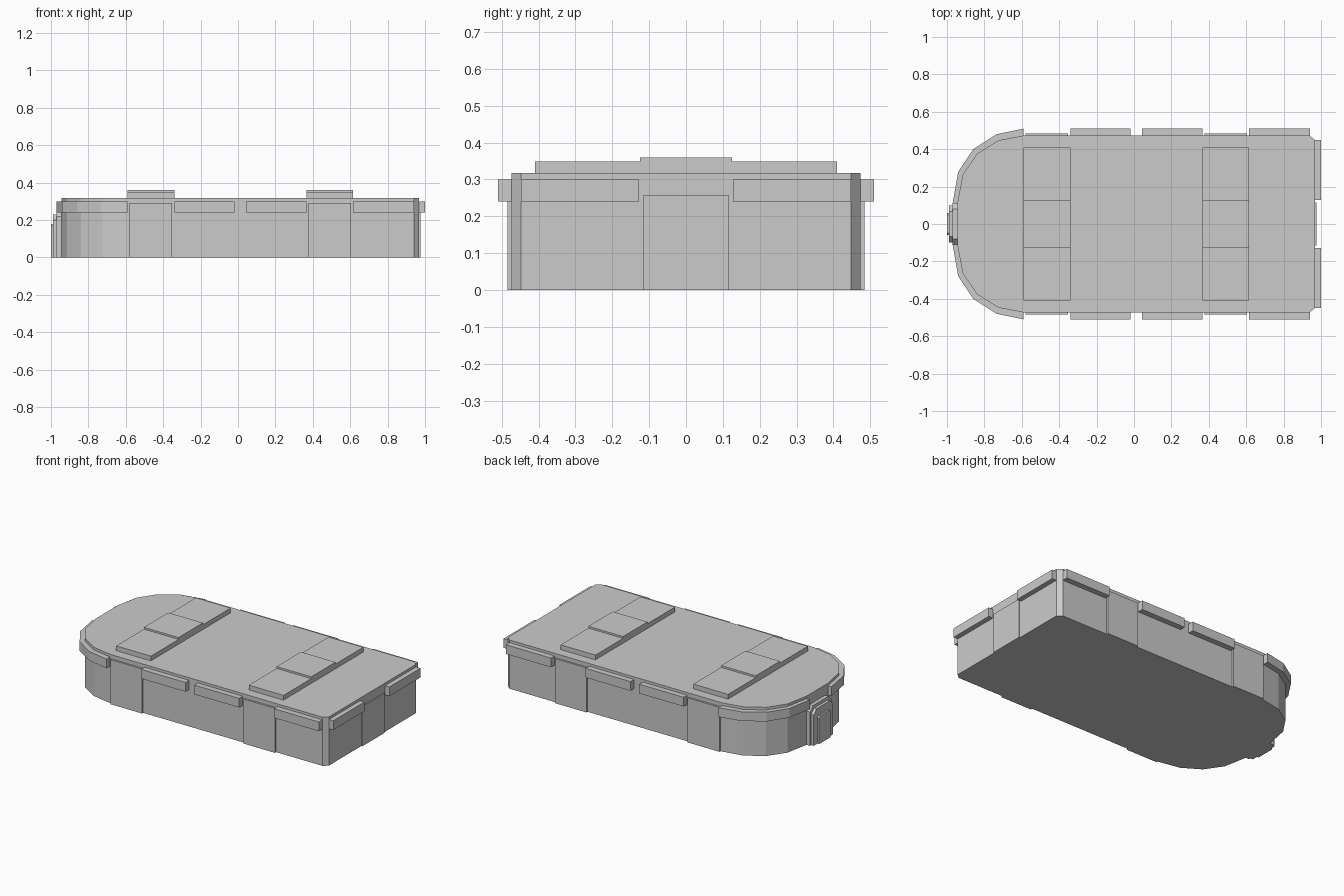
import bpy
import bmesh

cube = bpy.data.objects.get("Cube")
if cube:
    bpy.data.objects.remove(cube, do_unlink=True)

stone = bpy.data.materials.new("plain grey")
stone.use_nodes = True
grey = (0.6, 0.6, 0.6, 1)
stone.diffuse_color = grey
stone.node_tree.nodes["Principled BSDF"].inputs["Base Color"].default_value = grey


def prism(name, outline, to_3d, start, end):
    """Extrude a flat outline from start to end along the axis used by to_3d."""
    bm = bmesh.new()
    low = [bm.verts.new(to_3d(a, b, start)) for a, b in outline]
    high = [bm.verts.new(to_3d(a, b, end)) for a, b in outline]
    bm.faces.new(low[::-1])
    bm.faces.new(high)
    n = len(outline)
    for i in range(n):
        j = (i + 1) % n
        bm.faces.new((low[i], low[j], high[j], high[i]))
    bmesh.ops.recalc_face_normals(bm, faces=bm.faces)
    mesh = bpy.data.meshes.new(name)
    bm.to_mesh(mesh)
    bm.free()
    mesh.materials.append(stone)
    obj = bpy.data.objects.new(name, mesh)
    bpy.context.collection.objects.link(obj)
    return obj


def upright(a, b, h):
    return (a, b, h)


def along_x(a, b, h):
    return (h, a, b)


def box(name, x0, x1, y0, y1, z0, z1):
    return prism(name, [(x0, y0), (x1, y0), (x1, y1), (x0, y1)], upright, z0, z1)


def mirrored(points):
    return points + [(x, -y) for x, y in reversed(points)]


# Main body: rounded apse at one end, chamfered corners at the other
apse_inner = [(-0.945, 0.11), (-0.915, 0.265), (-0.84, 0.375), (-0.725, 0.447), (-0.59, 0.473)]
apse_outer = [(-0.97, 0.11), (-0.94, 0.28), (-0.86, 0.40), (-0.735, 0.48), (-0.59, 0.51)]
corner = [(0.94, 0.473), (0.968, 0.448)]
prism("main_body", mirrored(apse_inner + corner), upright, 0, 0.317)

BAND_LOW, BAND_HIGH = 0.24, 0.30
for side, label in ((1, "back"), (-1, "front")):
    # Curved band around the apse
    ring = apse_outer + apse_inner[::-1]
    prism("apse_band_" + label, [(x, side * y) for x, y in ring], upright, BAND_LOW, BAND_HIGH)

    # Straight bands along the long walls
    for x0, x1 in ((-0.34, -0.02), (0.042, 0.365), (0.615, 0.94)):
        box("wall_band_" + label, x0, x1, side * 0.46, side * 0.51, BAND_LOW, BAND_HIGH)

    # Shallow projecting wall bays
    for x0, x1 in ((-0.58, -0.352), (0.378, 0.605)):
        box("wall_bay_" + label, x0, x1, side * 0.46, side * 0.485, 0, 0.29)

    # Bands on the flat end wall
    box("end_band_" + label, 0.95, 1.0, side * 0.128, side * 0.448, BAND_LOW, BAND_HIGH)

# Shallow door panel on the flat end wall
box("end_door", 0.95, 0.975, -0.115, 0.115, 0, 0.258)

# Raised roof slabs, each with a slightly higher middle
for x0 in (-0.59, 0.365):
    x1 = x0 + 0.25
    box("roof_slab", x0, x1, -0.41, 0.41, 0.31, 0.348)
    box("roof_slab_middle", x0, x1, -0.125, 0.125, 0.31, 0.36)


# Stepped portal with clipped upper corners on the apse
def portal(name, half, height, clip, depth):
    outline = [(-half, 0), (half, 0), (half, height - clip),
               (half - clip, height), (clip - half, height), (-half, height - clip)]
    prism(name, outline, along_x, depth, -0.93)


portal("portal_surround", 0.11, 0.25, 0.03, -0.97)
portal("portal_frame", 0.098, 0.23, 0.03, -0.988)
portal("portal_door", 0.06, 0.18, 0.012, -1.0)
